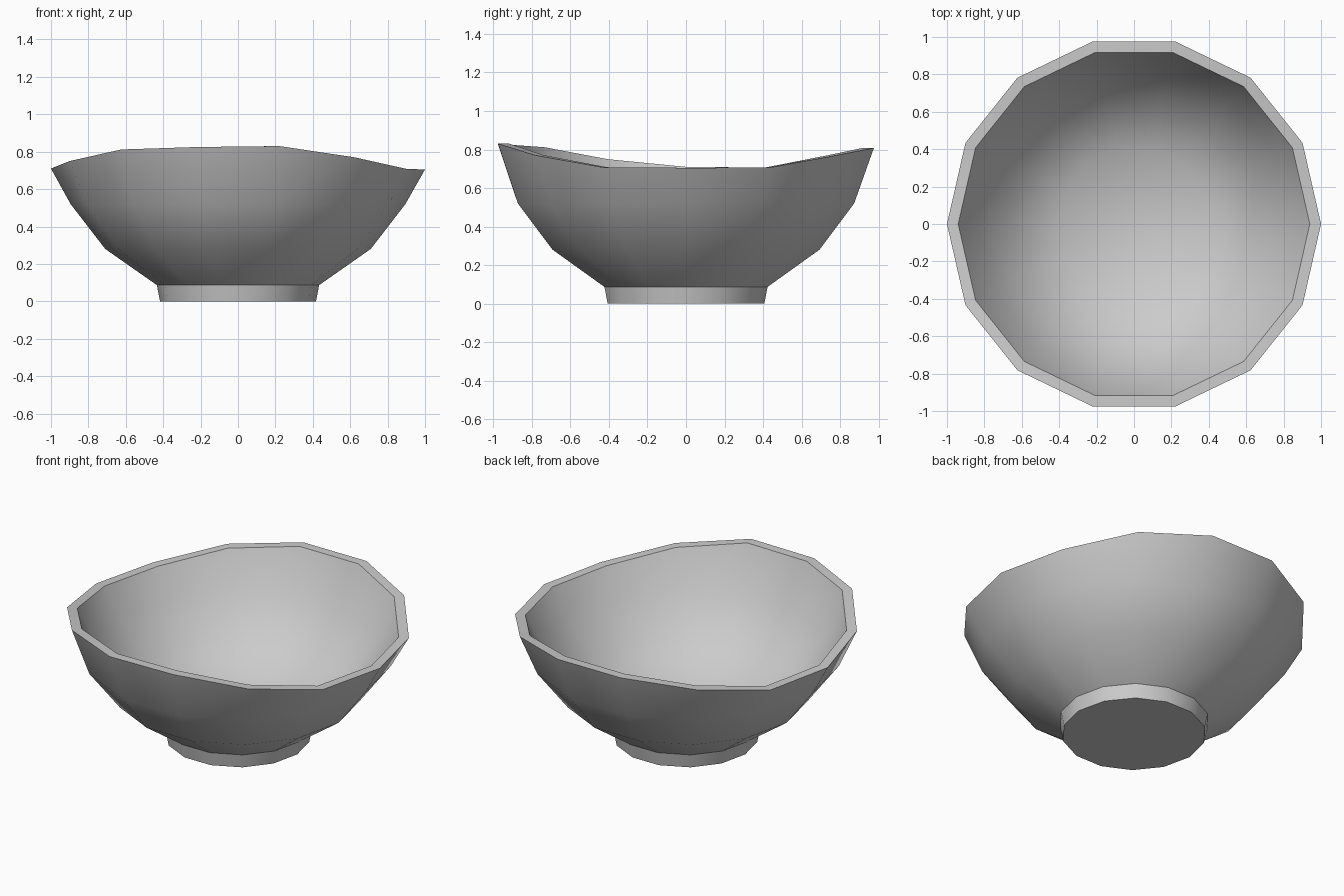
import bpy, bmesh
from math import cos, sin, tau, radians

if "Cube" in bpy.data.objects:
    bpy.data.objects.remove(bpy.data.objects["Cube"])

SIDES = 14
# wavy rim heights, counter-clockwise starting at +x
RIM = [.705, .706, .77, .808, .808, .765, .706,
       .71, .75, .812, .825, .83, .77, .708]


def lathe(name, profile, cap_start, cap_end):
    """Revolve (radius, height) points; height None follows the wavy rim."""
    bm = bmesh.new()
    rings = []
    for r, z in profile:
        rings.append([bm.verts.new((r * cos(tau * i / SIDES), r * sin(tau * i / SIDES),
                                    RIM[i] if z is None else z)) for i in range(SIDES)])
    for a, b in zip(rings, rings[1:]):
        for i in range(SIDES):
            j = (i + 1) % SIDES
            bm.faces.new((a[i], a[j], b[j], b[i]))
    if cap_start:
        bm.faces.new(rings[0][::-1])
    if cap_end:
        bm.faces.new(rings[-1])
    bmesh.ops.recalc_face_normals(bm, faces=bm.faces)
    mesh = bpy.data.meshes.new(name)
    bm.to_mesh(mesh)
    bm.free()
    obj = bpy.data.objects.new(name, mesh)
    bpy.context.collection.objects.link(obj)
    mesh.shade_smooth()
    mesh.set_sharp_from_angle(angle=radians(40))
    return obj


# foot, outer wall, rim, inner wall and floor in one closed profile
lathe("bowl", [(.417, 0), (.434, .087), (.71, .28), (.895, .52), (1, None),
               (.94, None), (.84, .54), (.67, .325), (.41, .145)], True, True)
